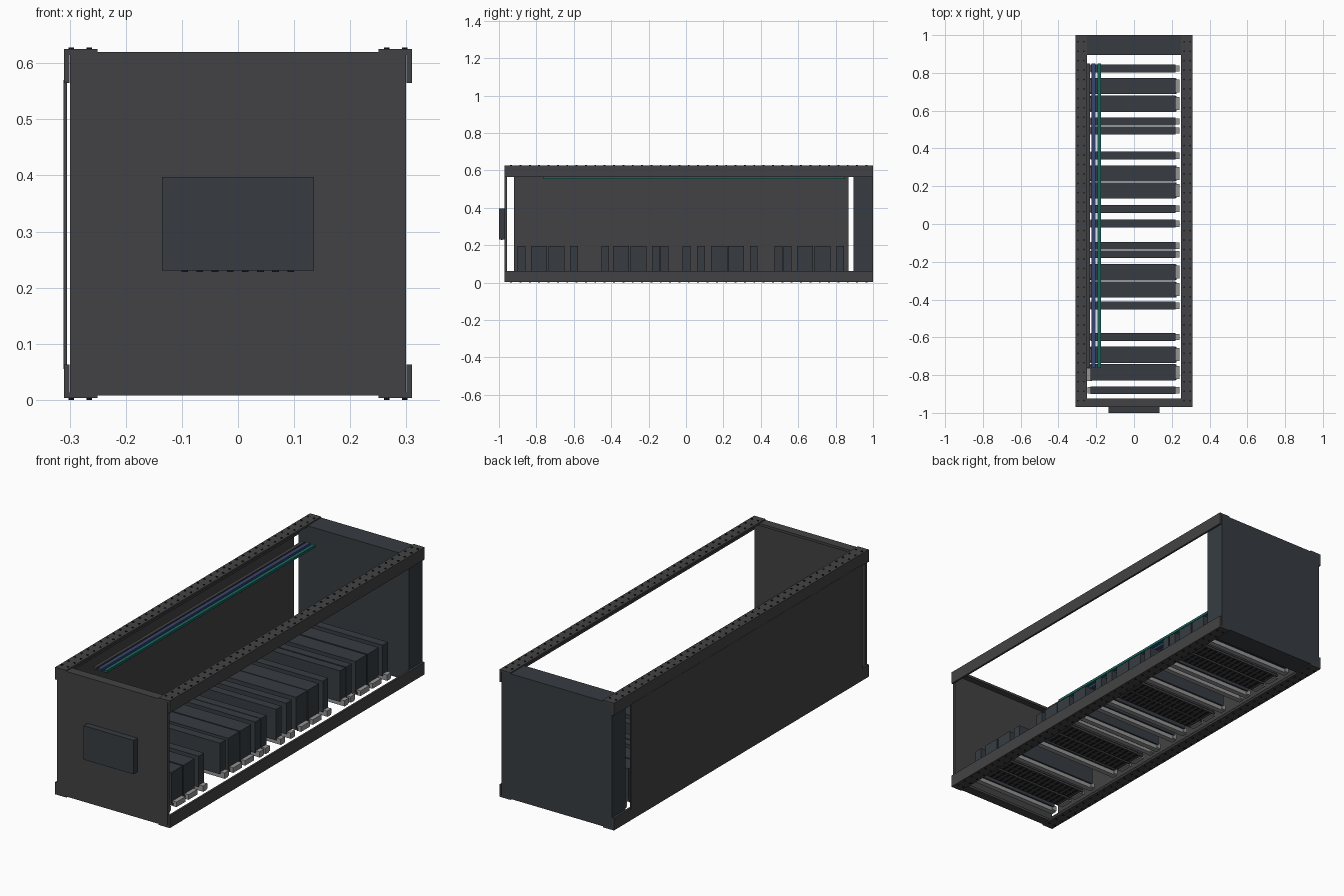
import bpy
import bmesh
from mathutils import Matrix, Vector

old = bpy.data.objects.get("Cube")
if old:
    bpy.data.objects.remove(old, do_unlink=True)


def material(name, colour):
    mat = bpy.data.materials.new(name)
    mat.use_nodes = True
    mat.diffuse_color = (*colour, 1)
    mat.node_tree.nodes["Principled BSDF"].inputs["Base Color"].default_value = (*colour, 1)
    return mat


STEEL = material("dark_steel", (0.055, 0.055, 0.058))
BLUE_GREY = material("blue_grey_plastic", (0.038, 0.046, 0.054))
BLACK = material("black", (0.012, 0.012, 0.013))
LIGHT = material("light_grey", (0.3, 0.3, 0.3))
BLUE = material("blue_strip", (0.04, 0.06, 0.16))
TEAL = material("teal_strip", (0.01, 0.13, 0.11))


def boxes(name, mat, spans):
    """One object made of axis-aligned boxes given as (x0, x1, y0, y1, z0, z1)."""
    bm = bmesh.new()
    for x0, x1, y0, y1, z0, z1 in spans:
        centre = Vector((x0 + x1, y0 + y1, z0 + z1)) / 2
        size = Matrix.Diagonal((x1 - x0, y1 - y0, z1 - z0, 1))
        bmesh.ops.create_cube(bm, size=1, matrix=Matrix.Translation(centre) @ size)
    return finish(name, mat, bm)


def finish(name, mat, bm):
    mesh = bpy.data.meshes.new(name)
    bm.to_mesh(mesh)
    bm.free()
    mesh.materials.append(mat)
    obj = bpy.data.objects.new(name, mesh)
    bpy.context.collection.objects.link(obj)
    return obj


FRONT, BACK = -0.97, 1.0
LOW, HIGH = 0.003, 0.625
WALL = 0.01


def angle_rail(name, side, top):
    """L-section rail with its corner on the outside of the frame."""
    z, up = (HIGH, -1) if top else (LOW, 1)
    section = [(0.31, 0), (0.25, 0), (0.25, WALL), (0.30, WALL), (0.30, 0.06), (0.31, 0.06)]
    bm = bmesh.new()
    face = bm.faces.new([bm.verts.new((side * x, FRONT, z + up * h)) for x, h in section])
    moved = bmesh.ops.extrude_face_region(bm, geom=[face])["geom"]
    verts = [v for v in moved if isinstance(v, bmesh.types.BMVert)]
    bmesh.ops.translate(bm, verts=verts, vec=(0, BACK - FRONT, 0))
    bmesh.ops.recalc_face_normals(bm, faces=bm.faces)
    finish(name, STEEL, bm)

    # Two rows of studs along the flat flange
    bm = bmesh.new()
    for i in range(39):
        for x in (0.265, 0.297):
            spot = Matrix.Translation((side * x, FRONT + 0.035 + i * 0.05, z - up * 0.0005))
            bmesh.ops.create_cone(bm, cap_ends=True, segments=8, radius1=0.005,
                                  radius2=0.005, depth=0.005, matrix=spot)
    finish(name + "_studs", BLACK, bm)


for side, side_name in ((1, "left"), (-1, "right")):
    for top, level in ((False, "lower"), (True, "upper")):
        angle_rail(f"{level}_{side_name}_rail", side, top)

# End panels and side panel
boxes("front_panel", STEEL, [
    (-0.299, 0.299, FRONT, FRONT + 0.014, 0.008, 0.62),
    (-0.299, 0.299, FRONT, -0.925, 0.608, 0.62),
    (-0.299, 0.299, FRONT, -0.925, 0.008, 0.02),
])
boxes("back_panel", BLUE_GREY, [(-0.299, 0.299, 0.895, BACK, 0.008, 0.62)])
boxes("side_panel", STEEL, [(-0.311, -0.305, -0.92, 0.87, 0.055, 0.57)])

# Display unit on the front
boxes("display_box", BLUE_GREY, [(-0.135, 0.135, -1.0, FRONT, 0.231, 0.397)])
boxes("display_contacts", BLACK, [
    (x - 0.006, x + 0.006, -0.99, -0.98, 0.228, 0.233)
    for x in [-0.095 + i * 0.027 for i in range(8)]
])

# Card modules across the floor: centres of wide and narrow cards
WIDE = [0.73, 0.637, 0.268, 0.178, -0.255, -0.347, -0.692, -0.785]
NARROW = [0.823, 0.543, 0.495, 0.362, 0.08, 0.002, -0.115, -0.16, -0.432, -0.598, -0.88]

for kind, centres, half in (("wide", WIDE, 0.043), ("narrow", NARROW, 0.021)):
    boxes(f"{kind}_modules", BLUE_GREY, [
        (-0.23, 0.22, y - half, y + half, 0.045, 0.197) for y in centres])
    boxes(f"{kind}_module_end_tabs", LIGHT, [
        (x - 0.011, x + 0.011, y - half * 0.8, y + half * 0.8, 0.03, 0.055)
        for y in centres for x in (-0.235, 0.23)])

boxes("narrow_face_plates", LIGHT, [
    (-0.245, 0.24, y - 0.013, y + 0.013, 0.025, 0.045) for y in NARROW])
boxes("wide_face_plates", STEEL, [
    (-0.235, 0.225, y - 0.041, y + 0.041, 0.035, 0.046) for y in WIDE])

# Vent slots on the underside of the wide cards
boxes("vent_slots", BLACK, [
    (x - 0.006, x + 0.006, y + row - 0.015, y + row + 0.015, 0.033, 0.037)
    for y in WIDE for row in (-0.02, 0.02)
    for x in [-0.2 + i * 0.028 for i in range(15)]
])

# Bus strips under the upper right rail
for name, mat, x0, x1 in (("grey_bus_strip", STEEL, -0.248, -0.232),
                          ("blue_bus_strip", BLUE, -0.224, -0.204),
                          ("teal_bus_strip", TEAL, -0.192, -0.175)):
    boxes(name, mat, [(x0, x1, -0.763, 0.85, 0.553, 0.565)])
boxes("bus_connector", LIGHT, [(-0.25, -0.222, -0.83, -0.765, 0.05, 0.08)])
